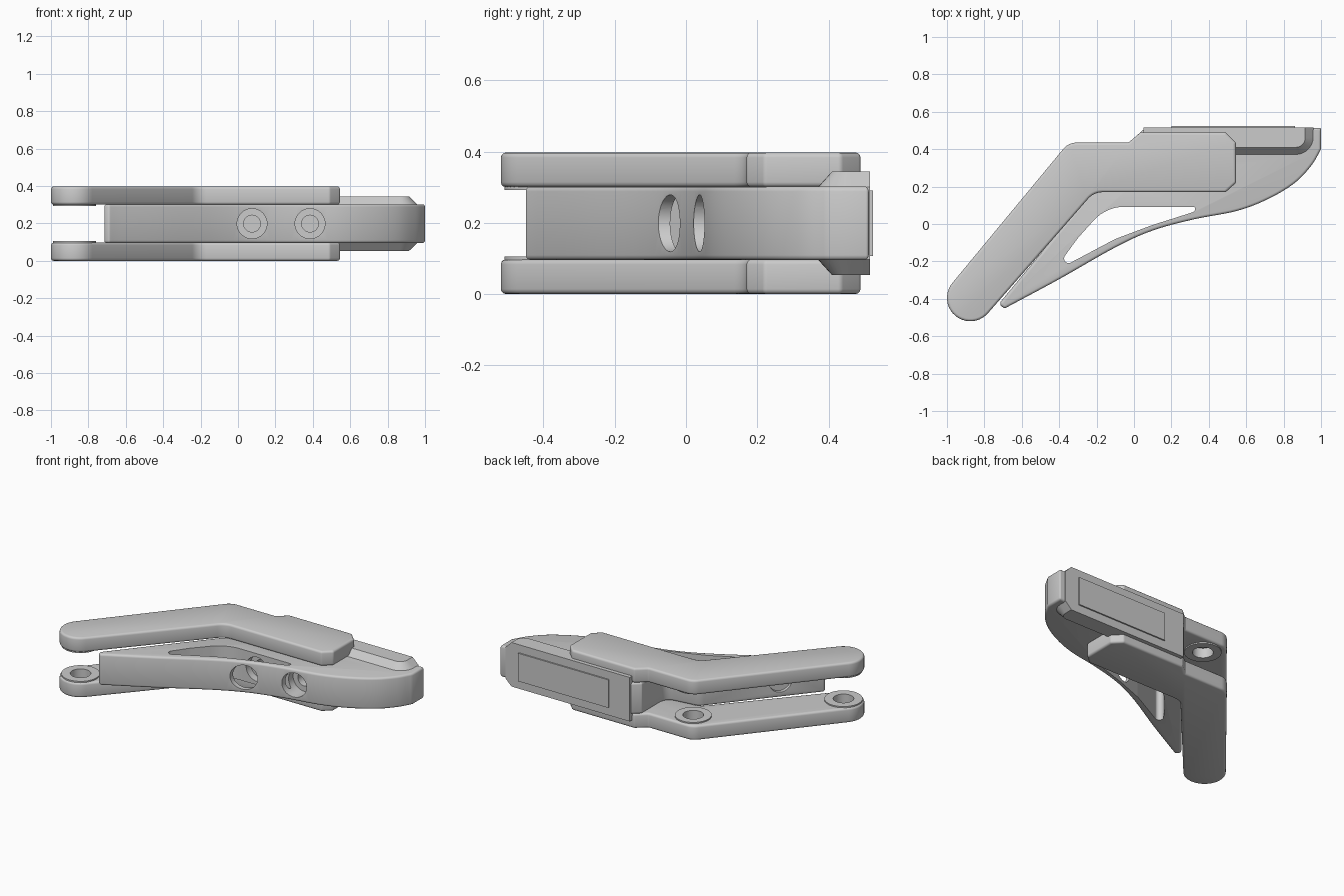
import bpy, bmesh
from math import pi, tan
from mathutils import Vector, Matrix

if "Cube" in bpy.data.objects:
    bpy.data.objects.remove(bpy.data.objects["Cube"])

MID = 0.1985  # mirror plane height between the two side plates


def rounded(points, steps=8):
    """Closed outline from (x, y, fillet radius) corners."""
    out, n = [], len(points)
    for i, (x, y, r) in enumerate(points):
        p = Vector((x, y))
        if r == 0:
            out.append(p)
            continue
        a = (Vector(points[i - 1][:2]) - p).normalized()
        b = (Vector(points[(i + 1) % n][:2]) - p).normalized()
        half = a.angle(b) / 2
        d = r / tan(half)
        c = p + (a + b).normalized() * (d * d + r * r) ** 0.5
        start = p + a * d - c
        turn = (pi - 2 * half) * (1 if a.x * b.y - a.y * b.x < 0 else -1)
        for k in range(steps + 1):
            out.append(c + Matrix.Rotation(turn * k / steps, 2) @ start)
    return out


def spline(points, steps=6):
    """Smooth open curve through points."""
    p = [Vector(q) for q in points]
    p = [2 * p[0] - p[1]] + p + [2 * p[-1] - p[-2]]
    out = []
    for i in range(1, len(p) - 2):
        a, b, c, d = p[i - 1:i + 3]
        for k in range(steps):
            t = k / steps
            out.append(0.5 * (2 * b + (c - a) * t + (2 * a - 5 * b + 4 * c - d) * t * t
                              + (3 * b - a - 3 * c + d) * t ** 3))
    return out + [p[-2]]


def loft(name, sections):
    """Solid from (outline, z) sections with equal point counts."""
    bm = bmesh.new()
    rings = [[bm.verts.new((p[0], p[1], z)) for p in o] for o, z in sections]
    n = len(rings[0])
    bm.faces.new(rings[0])
    bm.faces.new(rings[-1])
    for lo, hi in zip(rings, rings[1:]):
        for i in range(n):
            j = (i + 1) % n
            bm.faces.new((lo[i], lo[j], hi[j], hi[i]))
    bmesh.ops.recalc_face_normals(bm, faces=bm.faces)
    return finish_mesh(name, bm)


def finish_mesh(name, bm):
    me = bpy.data.meshes.new(name)
    bm.to_mesh(me)
    bm.free()
    ob = bpy.data.objects.new(name, me)
    bpy.context.collection.objects.link(ob)
    return ob


def cylinder(name, start, end, r):
    a, b = Vector(start), Vector(end)
    bm = bmesh.new()
    rot = (b - a).to_track_quat('Z', 'Y').to_matrix().to_4x4()
    bmesh.ops.create_cone(bm, cap_ends=True, segments=40, radius1=r, radius2=r,
                          depth=(b - a).length,
                          matrix=Matrix.Translation((a + b) / 2) @ rot)
    return finish_mesh(name, bm)


def apply(ob, kind, **settings):
    bpy.ops.object.select_all(action='DESELECT')
    bpy.context.view_layer.objects.active = ob
    ob.select_set(True)
    m = ob.modifiers.new(kind, kind)
    for k, v in settings.items():
        setattr(m, k, v)
    bpy.ops.object.modifier_apply(modifier=m.name)


def bevel(ob, width, segments=3):
    apply(ob, 'BEVEL', width=width, segments=segments, limit_method='ANGLE',
          angle_limit=1.1, use_clamp_overlap=False)


def boolean(ob, other, operation='DIFFERENCE'):
    apply(ob, 'BOOLEAN', object=other, operation=operation, solver='EXACT')
    bpy.data.objects.remove(other)


def smooth(ob):
    bpy.ops.object.select_all(action='DESELECT')
    bpy.context.view_layer.objects.active = ob
    ob.select_set(True)
    bpy.ops.object.shade_smooth_by_angle(angle=pi / 5.5)


# Bent side plates with raised pivot bosses and blind pivot holes inside
plate_outline = rounded([
    (-1.066, -0.425, 0.122), (-0.35, 0.435, 0.09), (-0.03, 0.435, 0.02), (0.035, 0.49, 0.02),
    (0.49, 0.49, 0.02), (0.545, 0.435, 0.02), (0.545, 0.22, 0.02), (0.49, 0.17, 0.02),
    (-0.215, 0.17, 0.10), (-0.875, -0.60, 0.122)])
# The far end is a full half round
end, r = Vector((-0.875, -0.395)), 0.125
along = Vector((0.64, 0.768))
side = Vector((-along.y, along.x))
cap = [end + Matrix.Rotation(pi * k / 20, 2) @ side * r for k in range(21)]
plate_outline = cap + plate_outline[9:-9][::-1]
lower = loft("lower_side_plate", [(plate_outline, 0), (plate_outline, 0.097)])
bevel(lower, 0.014)
for x, y, rad in [(-0.875, -0.395, 0.115), (-0.27, 0.31, 0.11)]:
    boolean(lower, cylinder("boss", (x, y, 0.05), (x, y, 0.105), rad), 'UNION')
    boolean(lower, cylinder("pivot_cutter", (x, y, 0.04), (x, y, 0.2), 0.062))
upper = bpy.data.objects.new("upper_side_plate", lower.data.copy())
bpy.context.collection.objects.link(upper)
upper.data.transform(Matrix.Translation((0, 0, 2 * MID)) @ Matrix.Scale(-1, 4, (0, 0, 1)))
upper.data.flip_normals()
smooth(lower)
smooth(upper)

# Curved central lever with its nose at the right
under = spline([(-0.67, -0.44), (-0.4, -0.295), (-0.1, -0.125), (0.1, -0.035), (0.32, 0.025),
                (0.55, 0.07), (0.72, 0.135), (0.86, 0.22), (0.95, 0.315), (1.0, 0.4)])
back = rounded([(1.0, 0.4, 0), (1.0, 0.513, 0.008), (0.06, 0.513, 0.01), (0.0, 0.46, 0.01),
                (0.0, 0.21, 0.06), (-0.22, 0.18, 0.08), (-0.725, -0.43, 0.02),
                (-0.69, -0.452, 0.015), (-0.67, -0.44, 0)])
lever_outline = under + back[1:-1]
lever = loft("central_lever", [(lever_outline, 0.095), (lever_outline, 0.302)])
bevel(lever, 0.014)

# Long window through the lever
window = rounded([(-0.395, -0.205, 0.025), (-0.30, -0.075, 0.15), (-0.15, 0.092, 0.22),
                  (0.345, 0.092, 0.012), (0.315, 0.063, 0.02), (0.1, -0.005, 0.3),
                  (-0.1, -0.08, 0.3), (-0.345, -0.21, 0.02)])
boolean(lever, loft("window_cutter", [(window, -0.1), (window, 0.5)]))

# Two counterbored screw holes in the front, and a spring pocket behind
for x in (0.075, 0.385):
    boolean(lever, cylinder("head_cutter", (x, -0.3, MID), (x, 0.14, MID), 0.08))
    boolean(lever, cylinder("shank_cutter", (x, 0.1, MID), (x, 0.32, MID), 0.045))
boolean(lever, cylinder("pocket_cutter", (-0.63, -0.14, MID), (-0.525, -0.225, MID), 0.07))
smooth(lever)

# Wide rail block along the back, chamfered above and below
full = rounded([(0.05, 0.516, 0), (0.05, 0.37, 0), (0.96, 0.37, 0.095), (0.96, 0.516, 0)])
inset = rounded([(0.05, 0.516, 0), (0.05, 0.41, 0), (0.915, 0.41, 0.05), (0.915, 0.516, 0)])
rail = loft("back_rail", [(inset, 0.053), (full, 0.097), (full, 0.3), (inset, 0.344)])
smooth(rail)

# Thin pad on the back of the rail
pad_outline = [(0.2, 0.505), (0.86, 0.505), (0.86, 0.525), (0.2, 0.525)]
loft("back_pad", [(pad_outline, 0.106), (pad_outline, 0.291)])
